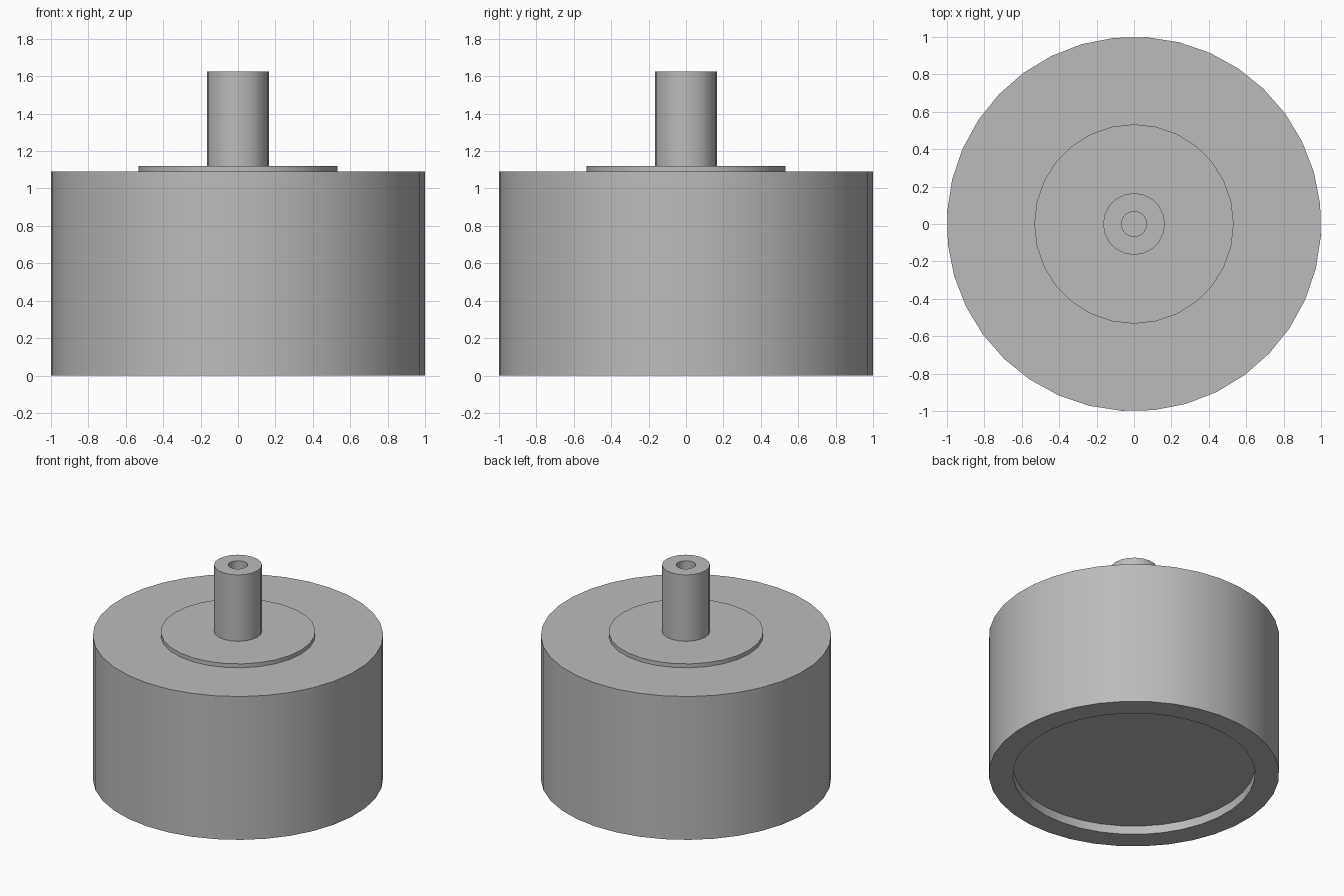
import bpy, bmesh
from math import cos, sin, tau, radians

cube = bpy.data.objects.get("Cube")
if cube:
    bpy.data.objects.remove(cube, do_unlink=True)

# Single plain grey finish
grey = bpy.data.materials.new("plain grey")
grey.use_nodes = True
colour = (0.5, 0.5, 0.5, 1)
grey.diffuse_color = colour
grey.node_tree.nodes["Principled BSDF"].inputs["Base Color"].default_value = colour


def turned_part(name, profile, sides, phase=0.0):
    """Turn a (radius, z) profile, listed from bottom axis to top axis, into a solid."""
    bm = bmesh.new()
    angles = [phase + tau * i / sides for i in range(sides)]
    rings = [[bm.verts.new((r * cos(a), r * sin(a), z)) for a in angles]
             for r, z in profile]
    for low, high in zip(rings, rings[1:]):
        for i in range(sides):
            j = (i + 1) % sides
            bm.faces.new((low[i], low[j], high[j], high[i]))
    bm.faces.new(rings[0][::-1])
    bm.faces.new(rings[-1])
    bmesh.ops.recalc_face_normals(bm, faces=bm.faces)
    mesh = bpy.data.meshes.new(name)
    bm.to_mesh(mesh)
    bm.free()
    mesh.materials.append(grey)
    obj = bpy.data.objects.new(name, mesh)
    bpy.context.collection.objects.link(obj)
    bpy.ops.object.select_all(action="DESELECT")
    obj.select_set(True)
    bpy.context.view_layer.objects.active = obj
    bpy.ops.object.shade_smooth_by_angle(angle=radians(40))
    return obj


# Drum body with a shallow recess underneath
turned_part("body", [(0.835, 0.065), (0.835, 0), (1.001, 0), (1.001, 1.09)],
            36, radians(6.2))

# Raised round plate on top of the body
turned_part("top_plate", [(0.533, 1.08), (0.533, 1.12)], 28)

# Shaft with a blind centre hole
turned_part("shaft", [(0.165, 1.11), (0.165, 1.625), (0.067, 1.625), (0.067, 1.32)], 20)
